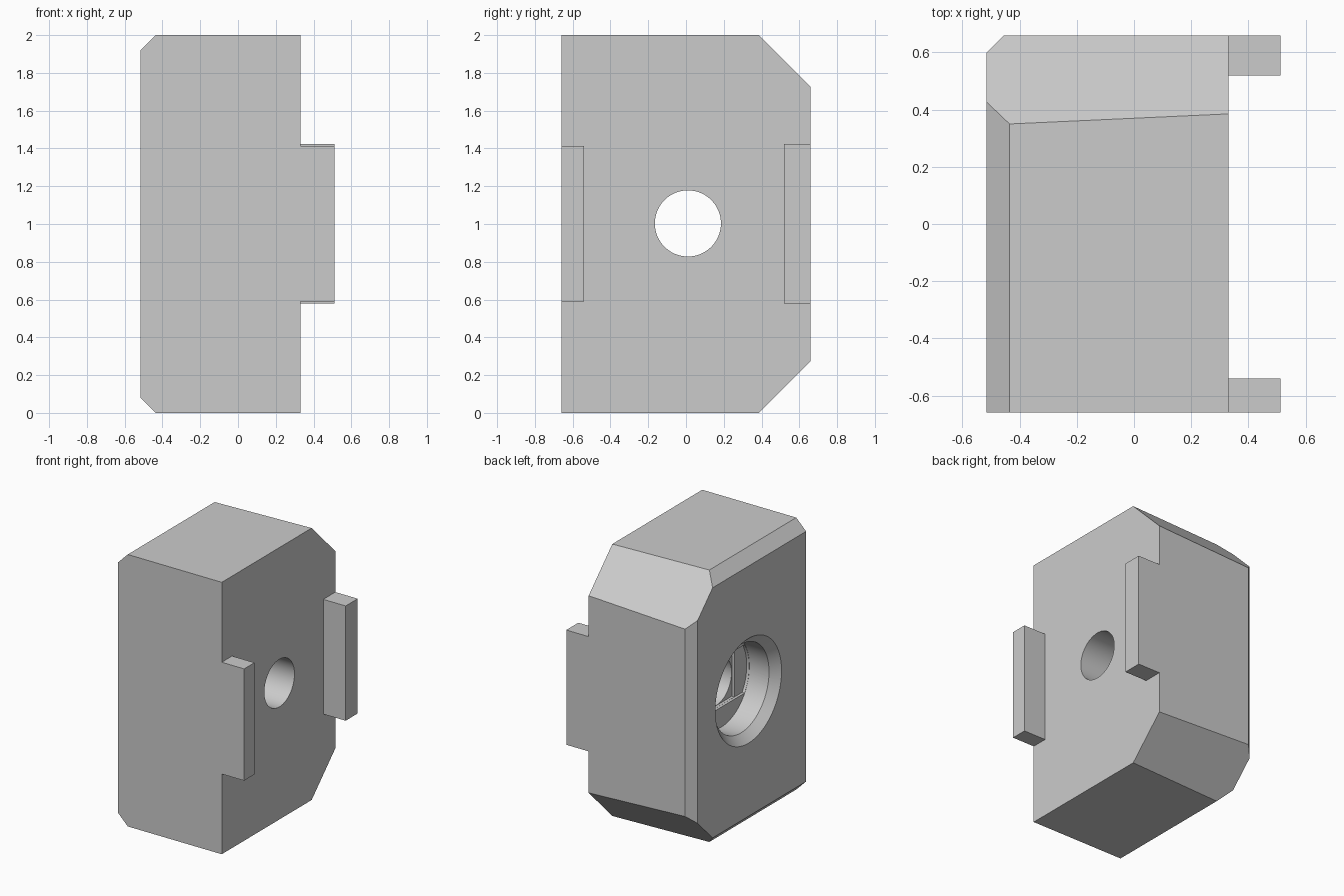
import bpy
import bmesh
from mathutils import Matrix, Vector

if "Cube" in bpy.data.objects:
    bpy.data.objects.remove(bpy.data.objects["Cube"], do_unlink=True)

grey = bpy.data.materials.new("plain grey")
grey.use_nodes = True
GREY = (0.6, 0.6, 0.6, 1)
grey.diffuse_color = GREY
grey.node_tree.nodes["Principled BSDF"].inputs["Base Color"].default_value = GREY

LEFT, RIGHT = -0.515, 0.33       # bored face and tabbed face of the body
DEPTH = 0.66                     # half of the body depth
HOLE_Y, HOLE_Z = 0.01, 1.003     # hole axis, running along x
HOLE_R, BORE_R = 0.175, 0.325
STEP = 0.02                      # height of each bridging step


def finish(bm, name):
    bmesh.ops.recalc_face_normals(bm, faces=bm.faces)
    mesh = bpy.data.meshes.new(name)
    bm.to_mesh(mesh)
    bm.free()
    mesh.materials.append(grey)
    obj = bpy.data.objects.new(name, mesh)
    bpy.context.collection.objects.link(obj)
    return obj


def box_mesh(x, y, z):
    bm = bmesh.new()
    bmesh.ops.create_cube(bm, size=1)
    for v in bm.verts:
        v.co = [lo if c < 0 else hi for c, (lo, hi) in zip(v.co, (x, y, z))]
    return bm


def slice_off(bm, point, normal):
    """Remove everything on the normal's side and cap the cut."""
    bmesh.ops.bisect_plane(bm, geom=bm.verts[:] + bm.edges[:] + bm.faces[:],
                           plane_co=Vector(point), plane_no=Vector(normal),
                           clear_outer=True)
    rim = [e for e in bm.edges if e.is_boundary]
    bmesh.ops.holes_fill(bm, edges=rim, sides=0)


def round_mesh(x0, x1, r0, r1):
    """Cylinder or cone along the hole axis."""
    bm = bmesh.new()
    place = (Matrix.Translation(((x0 + x1) / 2, HOLE_Y, HOLE_Z))
             @ Matrix.Rotation(1.5707963, 4, 'Y'))
    bmesh.ops.create_cone(bm, cap_ends=True, segments=96, radius1=r0,
                          radius2=r1, depth=x1 - x0, matrix=place)
    return bm


def cut(target, bm):
    cutter = finish(bm, "cutter")
    cutter.hide_render = True
    mod = target.modifiers.new("cut", 'BOOLEAN')
    mod.operation = 'DIFFERENCE'
    mod.solver = 'EXACT'
    mod.object = cutter
    bpy.context.view_layer.objects.active = target
    bpy.ops.object.modifier_apply(modifier=mod.name)
    bpy.data.objects.remove(cutter, do_unlink=True)


# Body block: slightly skewed back chamfers, then small left-side bevels
bm = box_mesh((LEFT, RIGHT), (-DEPTH, DEPTH), (0, 2))
for z, up in ((2, 1), (0, -1)):
    slice_off(bm, (RIGHT, 0.385, z), (-0.046, 1, up))
for z, up in ((2, 1), (0, -1)):
    slice_off(bm, (LEFT + 0.08, 0, z), (-1, 0, up))
slice_off(bm, (LEFT + 0.06, DEPTH, 1), (-1, 1, 0))
body = finish(bm, "body")

# Countersunk rim and wide bore on the left face
floor = LEFT + 0.22
cut(body, round_mesh(LEFT - 0.01, LEFT + 0.06, BORE_R + 0.07, BORE_R))
cut(body, round_mesh(LEFT - 0.1, floor, BORE_R, BORE_R))

# Bridging steps: a slot across the bore, then a square
half = HOLE_R + 0.003
slot = round_mesh(floor - 0.1, floor + STEP, BORE_R - 0.002, BORE_R - 0.002)
for side in (-1, 1):
    slice_off(slot, (0, 0, HOLE_Z + side * half), (0, 0, side))
cut(body, slot)
cut(body, box_mesh((floor - 0.05, floor + 2 * STEP),
                   (HOLE_Y - half, HOLE_Y + half),
                   (HOLE_Z - half + 0.001, HOLE_Z + half - 0.001)))

# Through hole
cut(body, round_mesh(floor - 0.08, RIGHT + 0.1, HOLE_R, HOLE_R))

# Guide tabs on the right face
front_tab = finish(box_mesh((RIGHT, 0.512), (-DEPTH, -0.54), (0.59, 1.412)), "front_tab")
back_tab = finish(box_mesh((RIGHT, 0.512), (0.52, DEPTH), (0.58, 1.424)), "back_tab")

# Smooth the round walls, keep corners sharp
bpy.ops.object.select_all(action='DESELECT')
body.select_set(True)
bpy.context.view_layer.objects.active = body
bpy.ops.object.shade_smooth_by_angle(angle=0.4)
